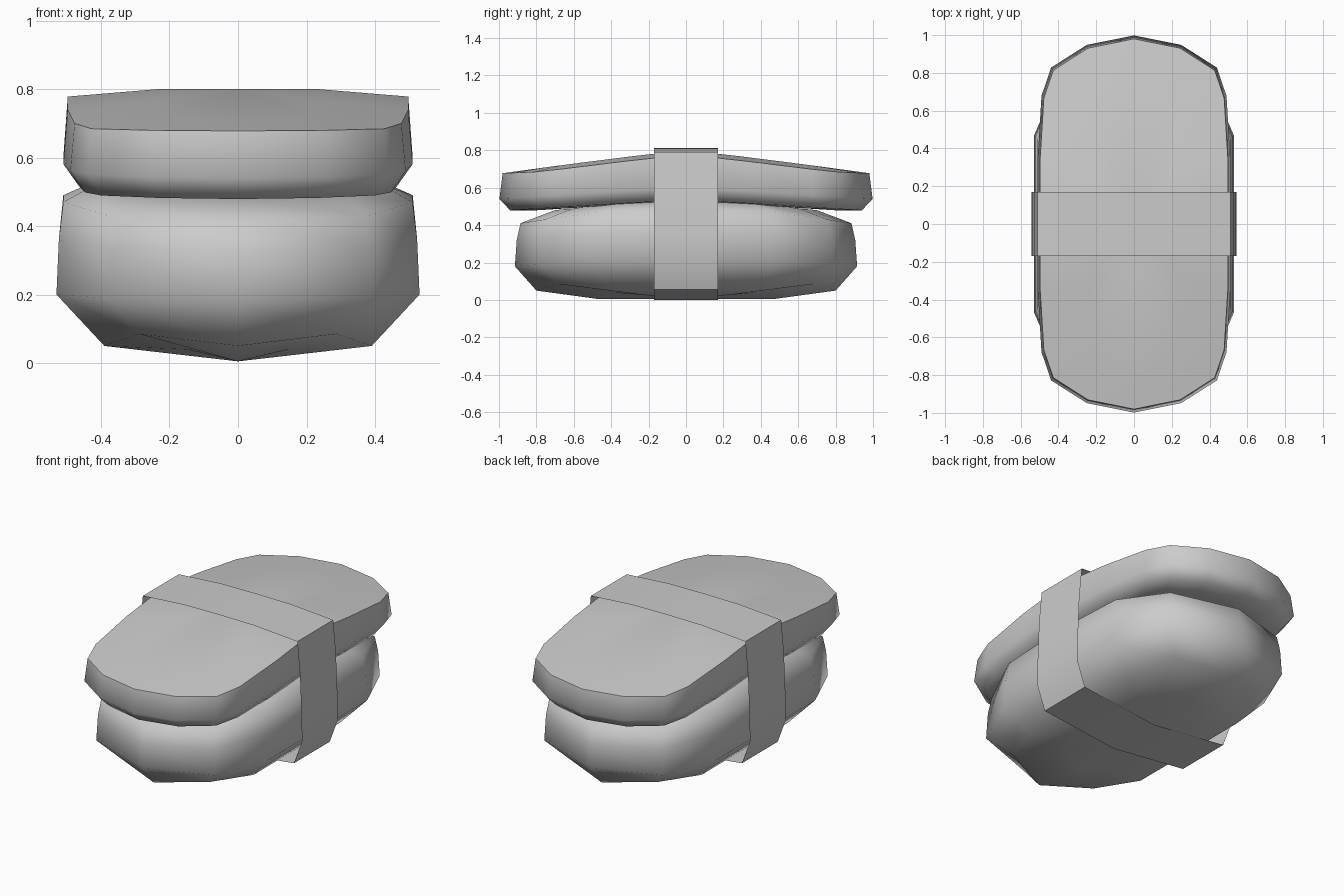
import bpy, bmesh, math

cube = bpy.data.objects.get("Cube")
if cube:
    bpy.data.objects.remove(cube)

grey = bpy.data.materials.new("plain_grey")
grey.use_nodes = True
colour = (0.6, 0.6, 0.6, 1)
grey.diffuse_color = colour
grey.node_tree.nodes["Principled BSDF"].inputs["Base Color"].default_value = colour


def finish(name, bm, angle):
    bmesh.ops.recalc_face_normals(bm, faces=bm.faces)
    mesh = bpy.data.meshes.new(name)
    bm.to_mesh(mesh)
    bm.free()
    mesh.materials.append(grey)
    obj = bpy.data.objects.new(name, mesh)
    bpy.context.collection.objects.link(obj)
    bpy.ops.object.select_all(action="DESELECT")
    obj.select_set(True)
    bpy.context.view_layer.objects.active = obj
    bpy.ops.object.shade_smooth_by_angle(angle=math.radians(angle))
    return obj


def full_loop(quarter):
    """Mirror a quarter outline (back end to side middle) into a closed loop."""
    half = quarter + [(x, -y, z) for x, y, z in quarter[-2::-1]]
    return half + [(-x, y, z) for x, y, z in half[-2:0:-1]]


def pillow(name, plan, rings, bottom, top):
    """Skin a stack of rings (half width, half length, heights), closed by fans."""
    bm = bmesh.new()
    loops = []
    for width, length, heights in rings:
        quarter = [(u * width, v * length, z) for (u, v), z in zip(plan, heights)]
        loops.append([bm.verts.new(p) for p in full_loop(quarter)])
    n = len(loops[0])
    for low, high in zip(loops, loops[1:]):
        for i in range(n):
            j = (i + 1) % n
            bm.faces.new((low[i], low[j], high[j], high[i]))
    for loop, z in ((loops[0], bottom), (loops[-1], top)):
        tip = bm.verts.new((0, 0, z))
        for i in range(n):
            bm.faces.new((loop[i], loop[(i + 1) % n], tip))
    return finish(name, bm, 70)


# Rice block: heights run end, corner, side, side middle
rice_plan = [(0, 1), (0.74, 0.855), (1, 0.51), (1, 0)]
rice_rings = [
    (0.2, 0.47, (0.005, 0.04, 0.028, 0.028)),
    (0.39, 0.8, (0.05, 0.085, 0.05, 0.05)),
    (0.53, 0.915, (0.18, 0.19, 0.2, 0.2)),
    (0.523, 0.905, (0.32, 0.34, 0.36, 0.36)),
    (0.51, 0.885, (0.41, 0.43, 0.47, 0.49)),
    (0.42, 0.7, (0.48, 0.49, 0.52, 0.53)),
]
pillow("rice_block", rice_plan, rice_rings, 0.005, 0.55)

# Topping slice, drooping toward both ends and slightly crowned
slice_plan = [(0, 1), (0.49, 0.95), (0.86, 0.83), (0.96, 0.68), (1, 0.35), (1, 0)]


def slice_ring(width, length, height, droop, crown=0):
    return width, length, [height - droop * (v * length) ** 1.1 - crown * u * u
                           for u, v in slice_plan]


slice_rings = [
    slice_ring(0.4, 0.8, 0.53, 0.065),
    slice_ring(0.465, 0.94, 0.535, 0.06),
    slice_ring(0.51, 0.998, 0.6, 0.06),
    slice_ring(0.497, 0.98, 0.8, 0.125, 0.022),
    slice_ring(0.23, 0.8, 0.8, 0.125),
]
pillow("topping_slice", slice_plan, slice_rings, 0.53, 0.8)

# Wrapping band: a thin open sleeve around both
side = [(0.23, 0.81), (0.512, 0.79), (0.53, 0.6), (0.54, 0.36), (0.543, 0.2), (0.49, 0.055)]
section = [(0, 0.812)] + side + [(0, 0)] + [(-x, z) for x, z in reversed(side)]
bm = bmesh.new()
front, back = [[bm.verts.new((x, y, z)) for x, z in section] for y in (-0.17, 0.17)]
for i in range(len(section)):
    j = (i + 1) % len(section)
    bm.faces.new((front[i], front[j], back[j], back[i]))
finish("wrapping_band", bm, 35)
